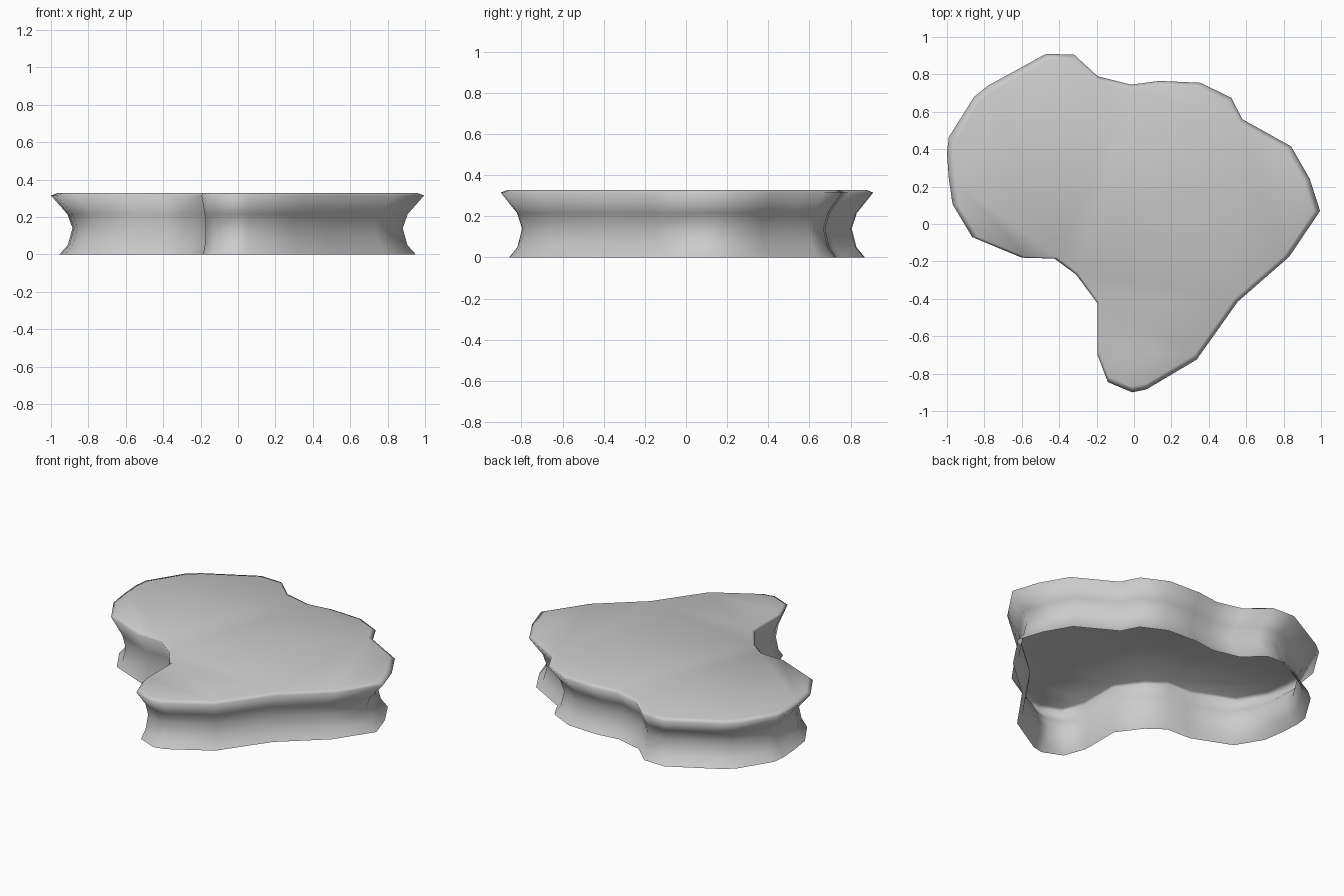
import bpy
import bmesh

# Remove the default object
default_cube = bpy.data.objects.get("Cube")
if default_cube is not None:
    bpy.data.objects.remove(default_cube, do_unlink=True)


def make_material(name, colour):
    material = bpy.data.materials.new(name)
    material.use_nodes = True
    material.diffuse_color = colour
    shader = material.node_tree.nodes["Principled BSDF"]
    shader.inputs["Base Color"].default_value = colour
    return material


def add_ring(bm, outline, scale, height):
    return [bm.verts.new((x / 100 * scale, y / 100 * scale, height))
            for x, y in outline]


def bridge_rings(bm, lower, upper):
    count = len(lower)
    for i in range(count):
        j = (i + 1) % count
        bm.faces.new((lower[i], lower[j], upper[j], upper[i]))


# Slab outline in hundredths of a unit, listed clockwise from the back
outline = [
    (-47, 91), (-32, 90.5), (-19.5, 79), (-1.5, 74.5), (13.5, 76.5),
    (35.5, 75.5), (52, 67.5), (58, 56), (84, 41.5), (94, 24), (99.5, 7),
    (83, -17.5), (55.5, -41.5), (33.5, -72.5), (6.5, -88.5), (-1, -90),
    (-14, -84.5), (-19.5, -70), (-19.5, -42.5), (-31, -27), (-42.5, -18.5),
    (-60, -18), (-86.5, -7), (-97, 10.5), (-99, 24), (-100, 38),
    (-99, 46.5), (-85.5, 68), (-78, 74),
]
outline.reverse()

# Wall profile from the open bottom rim to the top: scale, height
wall_profile = [(.955, 0), (.91, .05), (.885, .14), (.912, .215),
                (1, .315), (.965, .328)]

# Waisted wall, open underneath and closed by a flat top
bm = bmesh.new()
rings = [add_ring(bm, outline, scale, height)
         for scale, height in wall_profile]
for lower, upper in zip(rings, rings[1:]):
    bridge_rings(bm, lower, upper)
top_face = bm.faces.new(rings[-1])
bmesh.ops.triangulate(bm, faces=[top_face])
for face in bm.faces:
    face.smooth = True

mesh = bpy.data.meshes.new("waisted_slab")
bm.to_mesh(mesh)
bm.free()
mesh.materials.append(make_material("light grey", (.6, .6, .6, 1)))

slab = bpy.data.objects.new("waisted_slab", mesh)
bpy.context.collection.objects.link(slab)
